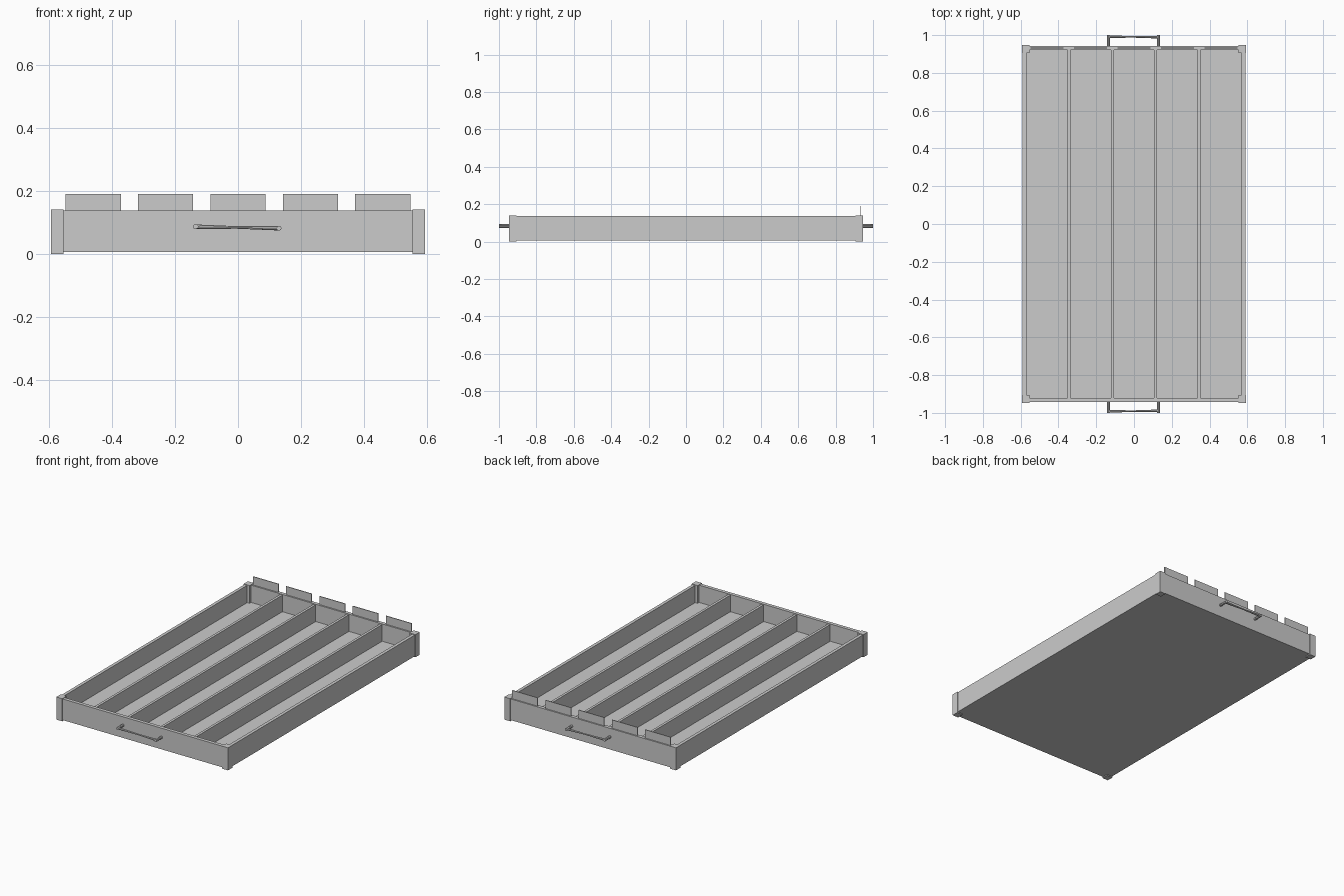
import bpy
import bmesh
from mathutils import Vector

cube = bpy.data.objects.get("Cube")
if cube:
    bpy.data.objects.remove(cube, do_unlink=True)

grey = bpy.data.materials.new("plain_grey")
grey.use_nodes = True
GREY = (0.6, 0.6, 0.6, 1)
grey.diffuse_color = GREY
grey.node_tree.nodes["Principled BSDF"].inputs["Base Color"].default_value = GREY


def finish(name, bm):
    bmesh.ops.recalc_face_normals(bm, faces=bm.faces)
    mesh = bpy.data.meshes.new(name)
    bm.to_mesh(mesh)
    bm.free()
    mesh.materials.append(grey)
    obj = bpy.data.objects.new(name, mesh)
    bpy.context.collection.objects.link(obj)
    return obj


def box(name, low, high):
    """Box between two opposite corners."""
    low, high = Vector(low), Vector(high)
    bm = bmesh.new()
    bmesh.ops.create_cube(bm, size=1)
    for v in bm.verts:
        v.co = v.co * (high - low) + (low + high) / 2
    return finish(name, bm)


def rod(name, stations, sides=8):
    """Round bar through (centre, radius) stations lying on one line."""
    bm = bmesh.new()
    axis = (stations[-1][0] - stations[0][0]).normalized()
    turn = axis.to_track_quat("Z", "Y").to_matrix().to_4x4()
    rings = []
    for centre, radius in stations:
        ring = bmesh.ops.create_circle(bm, segments=sides, radius=radius, matrix=turn)["verts"]
        for v in ring:
            v.co += centre
        rings.append(ring)
    for a, b in zip(rings, rings[1:]):
        for i in range(sides):
            j = (i + 1) % sides
            bm.faces.new((a[i], a[j], b[j], b[i]))
    bm.faces.new(rings[0])
    bm.faces.new(rings[-1])
    return finish(name, bm)


W, L, TOP = 0.59, 0.942, 0.138     # outer half width, half length, wall top
IW, IL = 0.57, 0.92                # inner half width and half length
BASE, FLOOR = 0.006, 0.03

# Floor and walls
box("floor_panel", (-IW, -IL, BASE), (IW, IL, FLOOR))
for side, s in (("left", 1), ("right", -1)):
    x = sorted((s * IW, s * W))
    box(side + "_wall", (x[0], -L, BASE), (x[1], L, TOP))
for end, s in (("back", 1), ("front", -1)):
    y = sorted((s * IL, s * L))
    box(end + "_wall", (-IW, y[0], BASE), (IW, y[1], TOP))

# Corner posts, slightly proud of the walls
for end, sy in (("back", 1), ("front", -1)):
    for side, sx in (("left", 1), ("right", -1)):
        x = sorted((sx * 0.553, sx * 0.594))
        y = sorted((sy * 0.905, sy * 0.947))
        box(f"{end}_{side}_corner_post", (x[0], y[0], 0), (x[1], y[1], 0.141))

# Lengthwise dividers
for i in range(4):
    x = (i - 1.5) * 0.23
    box(f"divider_{i + 1}", (x - 0.008, -IL, FLOOR), (x + 0.008, IL, 0.134))

# Thin label tabs standing on the back wall
for i in range(5):
    x = (i - 2) * 0.23
    box(f"label_tab_{i + 1}", (x - 0.088, 0.929, 0.1), (x + 0.088, 0.934, 0.19))

# Pull handles: two stems and a waisted bar, mirrored front to back
for end, s in (("back", 1), ("front", -1)):
    left, right = Vector((0.13, s * 0.989, 0.081)), Vector((-0.135, s * 0.992, 0.086))
    for side, tip in (("left", left), ("right", right)):
        root = Vector((tip.x, s * 0.93, tip.z))
        outer = Vector((tip.x, s, tip.z))
        rod(f"{end}_handle_{side}_stem", [(root, 0.008), (outer, 0.008)])
    rod(f"{end}_handle_bar", [(left, 0.007), (left.lerp(right, 0.5), 0.004), (right, 0.007)])
